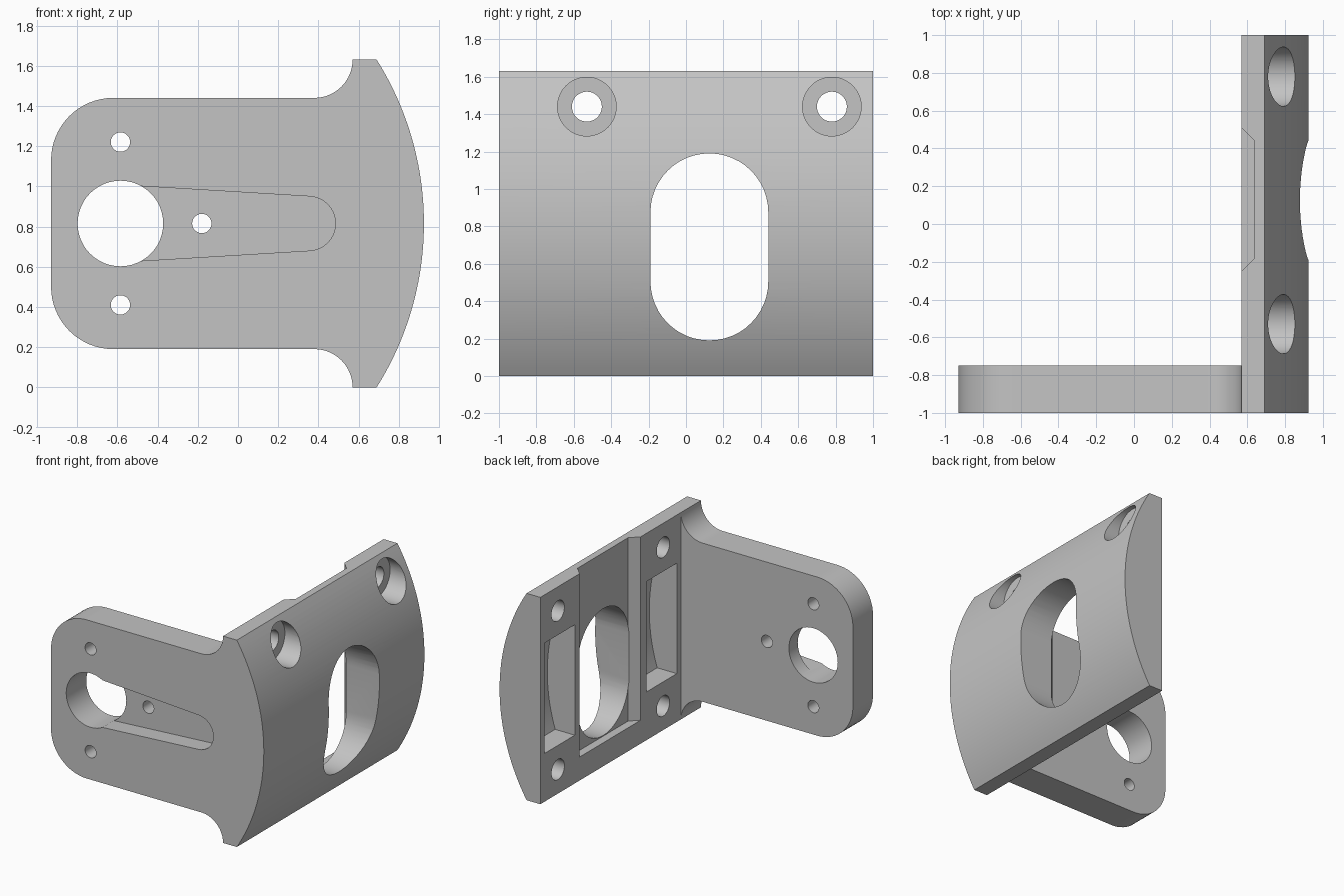
import bpy
import bmesh
from math import sin, cos, radians, sqrt, asin, degrees

cube = bpy.data.objects.get("Cube")
if cube:
    bpy.data.objects.remove(cube, do_unlink=True)

grey = bpy.data.materials.new("light_grey")
grey.use_nodes = True
grey.diffuse_color = (0.55, 0.55, 0.55, 1)
grey.node_tree.nodes["Principled BSDF"].inputs["Base Color"].default_value = (0.55, 0.55, 0.55, 1)

MID = 0.815          # mid height of the bracket
TOP = 2 * MID
BACK = 0.57          # flat face of the curved plate
SLOT_Y = 0.125       # symmetry line of the plate features
ARC_X, ARC_R = -0.605, 1.53


def arc(cx, cy, r, start, end, n=16):
    """Points on an arc, angles in degrees."""
    angles = [radians(start + (end - start) * i / n) for i in range(n + 1)]
    return [(cx + r * cos(a), cy + r * sin(a)) for a in angles]


def circle(cx, cy, r, n=48):
    return arc(cx, cy, r, 0, 360, n)[:-1]


def prism(name, points, axis, low, high):
    """Extrude a closed profile along one axis."""
    place = {"x": lambda p, t: (t, p[0], p[1]),
             "y": lambda p, t: (p[0], t, p[1]),
             "z": lambda p, t: (p[0], p[1], t)}[axis]
    bm = bmesh.new()
    a = [bm.verts.new(place(p, low)) for p in points]
    b = [bm.verts.new(place(p, high)) for p in points]
    bm.faces.new(a)
    bm.faces.new(b[::-1])
    for i in range(len(points)):
        j = (i + 1) % len(points)
        bm.faces.new((a[i], b[i], b[j], a[j]))
    bmesh.ops.recalc_face_normals(bm, faces=bm.faces)
    mesh = bpy.data.meshes.new(name)
    bm.to_mesh(mesh)
    bm.free()
    mesh.materials.append(grey)
    obj = bpy.data.objects.new(name, mesh)
    bpy.context.collection.objects.link(obj)
    return obj


def activate(obj):
    bpy.ops.object.select_all(action="DESELECT")
    obj.select_set(True)
    bpy.context.view_layer.objects.active = obj


def cut(obj, points, axis, low, high):
    """Subtract an extruded profile from a part."""
    cutter = prism("cutter", points, axis, low, high)
    cutter.hide_render = True
    activate(obj)
    mod = obj.modifiers.new("cut", "BOOLEAN")
    mod.operation = "DIFFERENCE"
    mod.solver = "EXACT"
    mod.object = cutter
    bpy.ops.object.modifier_apply(modifier=mod.name)
    bpy.data.objects.remove(cutter, do_unlink=True)


# Curved plate: flat inside, cylindrical outside
half = degrees(asin(MID / ARC_R))
plate = prism("curved_plate",
              [(BACK, 0)] + arc(ARC_X, MID, ARC_R, -half, half, 48) + [(BACK, TOP)],
              "y", -1, 1)

# Vertical dovetail channel, open at the top
cut(plate, [(0.5, -0.32), (0.635, -0.185), (0.635, 0.445), (0.5, 0.58)], "z", 0.185, 2)

# Elongated through slot
cut(plate, arc(SLOT_Y, 0.875, 0.315, 0, 180, 24) + arc(SLOT_Y, 0.505, 0.315, 180, 360, 24),
    "x", 0.3, 1.2)

# Mirrored pockets, counterbored bolt holes and blind holes
inner = ARC_R - 0.115
pocket_half = 0.435
sweep = degrees(asin(pocket_half / inner))
pocket = ([(0.5, MID - pocket_half)] + arc(ARC_X, MID, inner, -sweep, sweep, 20)
          + [(0.5, MID + pocket_half)])
for side in (-1, 1):
    centre = SLOT_Y + side * 0.635
    cut(plate, pocket, "y", centre - 0.19, centre + 0.19)
    hole = SLOT_Y + side * 0.655
    cut(plate, circle(hole, 1.44, 0.08), "x", 0.4, 1.2)
    cut(plate, circle(hole, 1.44, 0.157), "x", 0.67, 1.2)
    cut(plate, circle(hole, 0.19, 0.08), "x", 0.4, 0.69)

# Flat flange with rounded free corners and flared root
z0, z1, r, f = 0.19, 1.44, 0.31, 0.19
left = -0.93
flange = prism("mounting_flange",
               arc(BACK - f, TOP, f, 0, -90)
               + arc(left + r, z1 - r, r, 90, 180)
               + arc(left + r, z0 + r, r, 180, 270)
               + arc(BACK - f, 0, f, 90, 0),
               "y", -1, -0.75)

# Tapered recess in the front face
cut(flange, [(-0.585, MID - 0.192)] + arc(0.35, MID, 0.135, -86.6, 86.6, 32)
    + [(-0.585, MID + 0.192)], "y", -1.2, -0.86)

# Shaft hole and three screw holes
for x, z, radius in ((-0.585, MID, 0.213), (-0.585, MID + 0.405, 0.048),
                     (-0.585, MID - 0.405, 0.048), (-0.18, MID, 0.048)):
    cut(flange, circle(x, z, radius), "y", -1.2, -0.5)

for part in (plate, flange):
    activate(part)
    bpy.ops.object.shade_smooth_by_angle(angle=radians(25))
